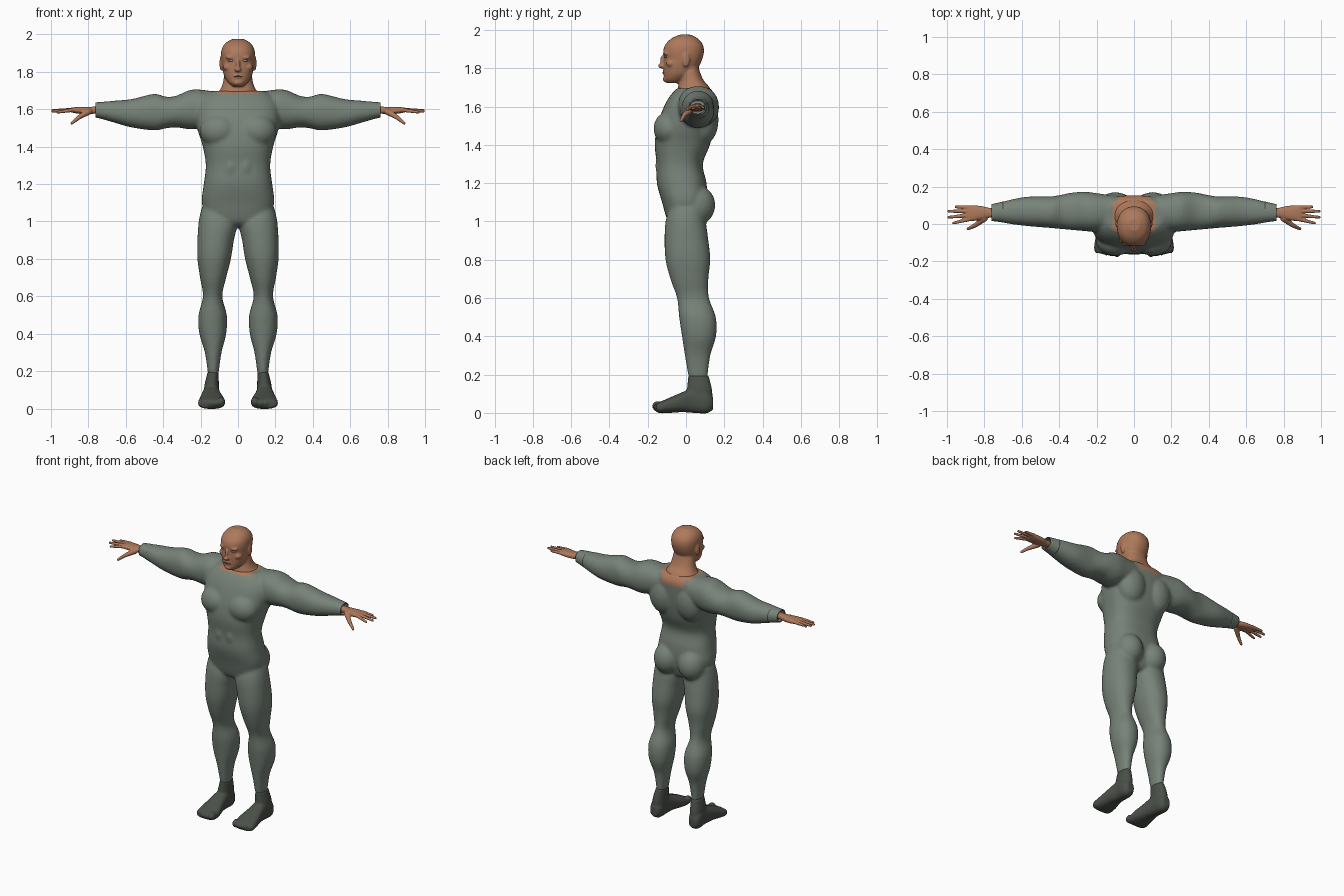
import bpy, bmesh, math
from mathutils import Matrix, Vector


def material(name, rgb):
    m = bpy.data.materials.new(name)
    m.diffuse_color = (*rgb, 1)
    return m


SUIT = material("grey green cloth", (0.185, 0.225, 0.19))
SKIN = material("tan skin", (0.42, 0.19, 0.105))
BOOT = material("dark boot", (0.07, 0.08, 0.066))
LIP = material("dark skin", (0.24, 0.10, 0.06))
EYE = material("pale eye", (0.30, 0.33, 0.29))
ORDER = {"x": lambda p, a, b: (p, a, b), "y": lambda p, a, b: (a, p, b),
         "z": lambda p, a, b: (a, b, p)}


def spline(rings, steps):
    """Catmull-Rom refinement of the ring list."""
    out = []
    for i in range(len(rings) - 1):
        p = [rings[max(0, min(len(rings) - 1, i + k))] for k in (-1, 0, 1, 2)]
        for s in range(steps):
            t = s / steps
            out.append([0.5 * (2 * b + (c - a) * t + (2 * a - 5 * b + 4 * c - d) * t * t
                               + (3 * b - a - 3 * c + d) * t ** 3) for a, b, c, d in zip(*p)])
    return out + [list(rings[-1])]


def loft(bm, rings, axis="z", power=2.2, side=1, caps=True, n=32, steps=4):
    """Rings are (position, a_min, a_max, b_min, b_max)."""
    loops = []
    for p, a0, a1, b0, b1 in spline(rings, steps):
        row = []
        for k in range(n):
            t = 2 * math.pi * k / n
            c, s = math.cos(t), math.sin(t)
            a = (a0 + a1) / 2 + (a1 - a0) / 2 * math.copysign(abs(c) ** (2 / power), c)
            b = (b0 + b1) / 2 + (b1 - b0) / 2 * math.copysign(abs(s) ** (2 / power), s)
            x, y, z = ORDER[axis](p, a, b)
            row.append(bm.verts.new((x * side, y, z)))
        loops.append(row)
    for r, q in zip(loops, loops[1:]):
        for k in range(n):
            bm.faces.new((r[k], r[(k + 1) % n], q[(k + 1) % n], q[k]))
    if caps:
        bm.faces.new(loops[0])
        bm.faces.new(loops[-1])


def blob(bm, centre, radii):
    bmesh.ops.create_uvsphere(bm, u_segments=24, v_segments=14, radius=1,
                              matrix=Matrix.Translation(centre) @ Matrix.Diagonal((*radii, 1)))


def rod(bm, a, b, r0, r1):
    """Rounded, tapering finger between two points."""
    a, b = Vector(a), Vector(b)
    turn = (b - a).to_track_quat("Z", "Y").to_matrix().to_4x4()
    bmesh.ops.create_cone(bm, cap_ends=True, segments=14, radius1=r0, radius2=r1,
                          depth=(b - a).length, matrix=Matrix.Translation((a + b) / 2) @ turn)
    blob(bm, a, (r0,) * 3)
    blob(bm, b, (r1,) * 3)


def finish(bm, name, mats, voxel=0, smooth=3):
    bmesh.ops.recalc_face_normals(bm, faces=bm.faces)
    me = bpy.data.meshes.new(name)
    bm.to_mesh(me)
    bm.free()
    ob = bpy.data.objects.new(name, me)
    bpy.context.collection.objects.link(ob)
    bpy.ops.object.select_all(action="DESELECT")
    bpy.context.view_layer.objects.active = ob
    ob.select_set(True)
    if voxel:
        m = ob.modifiers.new("Fuse", "REMESH")
        m.mode, m.voxel_size = "VOXEL", voxel
        s = ob.modifiers.new("Soften", "SMOOTH")
        s.factor, s.iterations = 0.5, smooth
        for mod in ("Fuse", "Soften"):
            bpy.ops.object.modifier_apply(modifier=mod)
    ob.data.materials.clear()
    for m in mats:
        ob.data.materials.append(m)
    ob.data.polygons.foreach_set("use_smooth", [True] * len(ob.data.polygons))
    return ob


# Suit: torso, muscles, legs and sleeves fused into one body
bm = bmesh.new()
torso = [(.975, .08, -.06, .06), (1.0, .16, -.095, .085), (1.1, .193, -.125, .11),
         (1.2, .183, -.152, .107), (1.3, .172, -.153, .088), (1.4, .188, -.163, .125),
         (1.5, .218, -.150, .145), (1.6, .225, -.115, .152), (1.66, .20, -.08, .15),
         (1.697, .15, -.045, .125)]
loft(bm, [(z, -w, w, f, b) for z, w, f, b in torso], power=2.5, n=48)
leg = [(1.07, .05, .195, -.085, .09), (1.0, .004, .21, -.107, .103), (.9, .022, .217, -.112, .117),
       (.8, .038, .217, -.107, .127), (.7, .063, .203, -.082, .117), (.6, .084, .187, -.047, .12),
       (.5, .06, .211, -.036, .156), (.4, .063, .207, -.021, .157), (.3, .088, .177, -.006, .127),
       (.18, .105, .16, .014, .112)]
arm = [(.10, -.01, .15, 1.53, 1.69), (.2, -.04, .165, 1.5, 1.705), (.26, -.038, .172, 1.493, 1.702),
       (.33, -.032, .168, 1.503, 1.672), (.385, -.027, .157, 1.498, 1.667),
       (.45, -.021, .147, 1.487, 1.682), (.57, -.011, .146, 1.503, 1.654),
       (.66, 0, .13, 1.528, 1.646), (.735, .014, .11, 1.55, 1.638)]
for s in (1, -1):
    loft(bm, leg, side=s)
    loft(bm, arm, "x", side=s)
    blob(bm, (s * .092, .055, 1.085), (.09, .098, .105))   # buttock
    blob(bm, (s * .1, -.085, 1.485), (.105, .085, .09))    # chest
    blob(bm, (s * .1, .09, 1.53), (.1, .08, .13))          # shoulder blade
    blob(bm, (s * .04, -.12, 1.29), (.04, .04, .07))       # belly
suit = finish(bm, "body_suit", [SUIT, SKIN], .01, 4)
# Open neckline: bare skin at the collar, dipping lower at the back
for p in suit.data.polygons:
    x, y, z = p.center
    if (abs(x) < .115 and z > 1.685) or (abs(x) < .085 and y > .05 and z > 1.635):
        p.material_index = 1

# Head, neck, nose, brows and ears
bm = bmesh.new()
head = [(1.722, .028, -.10, -.03), (1.74, .05, -.113, 0), (1.77, .071, -.116, .04),
        (1.81, .082, -.117, .068), (1.85, .088, -.115, .086), (1.89, .091, -.119, .094),
        (1.925, .086, -.107, .087), (1.955, .066, -.077, .062), (1.975, .03, -.035, .026)]
neck = [(1.65, .10, 0, .135), (1.685, .108, -.04, .13), (1.71, .093, -.04, .115),
        (1.74, .081, -.032, .09), (1.79, .072, -.03, .07), (1.84, .06, -.02, .06)]
for rings in (head, neck):
    loft(bm, [(z, -w, w, f, b) for z, w, f, b in rings])
blob(bm, (0, -.117, 1.838), (.011, .019, .032))
blob(bm, (0, -.126, 1.812), (.018, .021, .013))
blob(bm, (0, -.103, 1.742), (.026, .018, .016))
blob(bm, (0, -.108, 1.778), (.028, .014, .015))
for s in (1, -1):
    blob(bm, (s * .037, -.102, 1.877), (.03, .017, .009))
    blob(bm, (s * .09, .0, 1.845), (.009, .02, .04))
    blob(bm, (s * .056, -.078, 1.825), (.024, .026, .02))
finish(bm, "head", [SKIN], .006, 2)

# Eyes and mouth
bm = bmesh.new()
for s in (1, -1):
    blob(bm, (s * .037, -.106, 1.86), (.017, .008, .006))
finish(bm, "eyes", [EYE])
bm = bmesh.new()
blob(bm, (0, -.117, 1.776), (.024, .007, .004))
finish(bm, "mouth", [LIP])

for s, label in ((1, "left"), (-1, "right")):
    # Open cuff at the end of the sleeve
    bm = bmesh.new()
    loft(bm, [(.70, .008, .12, 1.54, 1.641), (.735, .013, .112, 1.55, 1.639),
              (.762, .016, .106, 1.556, 1.636)], "x", side=s, caps=False)
    cuff = finish(bm, label + "_cuff", [SUIT])
    cuff.modifiers.new("Thickness", "SOLIDIFY").thickness = .006

    # Hand: wrist and palm, four fingers, thumb
    bm = bmesh.new()
    loft(bm, [(.71, .035, .085, 1.578, 1.618), (.77, .034, .086, 1.576, 1.614),
              (.81, .025, .095, 1.574, 1.612), (.86, .016, .1, 1.577, 1.612),
              (.895, .016, .098, 1.584, 1.608)], "x", power=2.4, side=s)
    for y0, y1, tip, z in ((.026, .005, .965, 1.584), (.047, .036, .992, 1.59),
                           (.069, .068, .992, 1.594), (.089, .092, .952, 1.594)):
        rod(bm, (s * .88, y0, 1.597), (s * tip, y1, z), .0115, .0075)
    rod(bm, (s * .80, .03, 1.587), (s * .85, -.008, 1.557), .018, .012)
    rod(bm, (s * .85, -.008, 1.557), (s * .888, -.026, 1.526), .012, .008)
    finish(bm, label + "_hand", [SKIN], .004, 2)

    # Boot: sole, ankle and toe bulges
    bm = bmesh.new()
    loft(bm, [(.142, .12, .17, .02, .08), (.11, .103, .187, -.002, .115),
              (.04, .098, .187, 0, .13), (-.02, .088, .197, .004, .108),
              (-.08, .073, .207, 0, .082), (-.13, .07, .214, -.002, .06),
              (-.155, .08, .205, .004, .048)], "y", power=2.5, side=s)
    loft(bm, [(.05, .10, .185, .0, .14), (.12, .102, .18, .005, .136),
              (.195, .104, .163, .012, .118)], side=s)
    for x, y, r in ((.091, -.147, .027), (.122, -.15, .021), (.148, -.147, .02),
                    (.172, -.14, .019), (.194, -.13, .019)):
        blob(bm, (s * x, y, r + .008), (r * .85, r * 1.1, r))
    finish(bm, label + "_boot", [BOOT], .007, 2)
